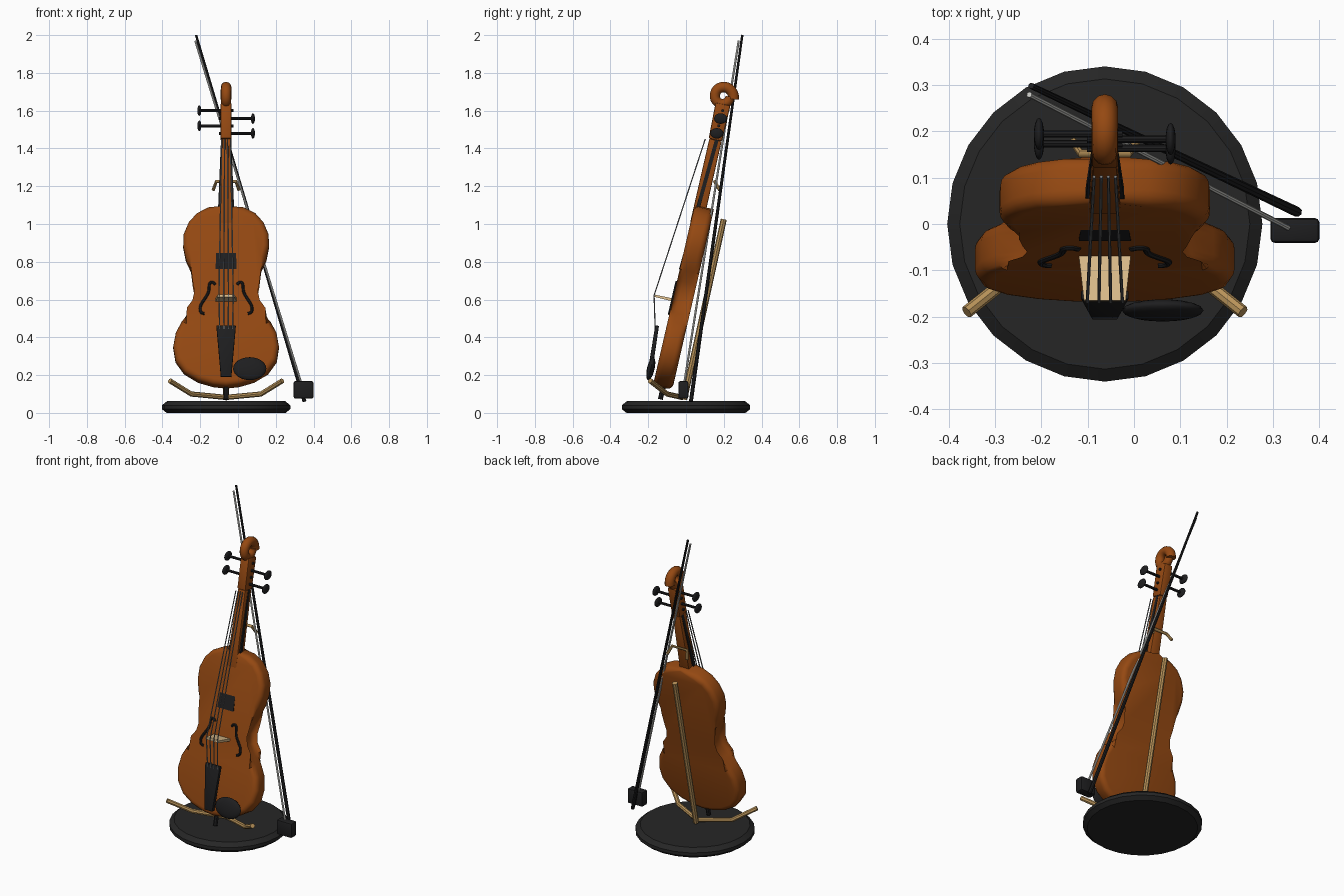
import bpy, bmesh, math
from mathutils import Matrix, Vector

if "Cube" in bpy.data.objects:
    bpy.data.objects.remove(bpy.data.objects["Cube"])

CX = -0.063                                   # centre line of the instrument
LEAN = math.radians(13)
M = Matrix.Translation((CX, -0.12, 0.14)) @ Matrix.Rotation(-LEAN, 4, 'X')  # leaning body frame


def mat(name, rgb):
    m = bpy.data.materials.new(name)
    m.diffuse_color = (*rgb, 1)
    m.use_nodes = True
    m.node_tree.nodes["Principled BSDF"].inputs["Base Color"].default_value = m.diffuse_color
    return m


BROWN = mat("varnished brown", (0.30, 0.066, 0.006))
BLACK = mat("ebony black", (0.013, 0.013, 0.014))
BASE = mat("base charcoal", (0.019, 0.019, 0.019))
TAN = mat("stand tan", (0.48, 0.29, 0.10))
CREAM = mat("bridge cream", (0.72, 0.51, 0.26))
GREY = mat("string grey", (0.20, 0.21, 0.22))
HAIR = mat("hair white", (0.62, 0.62, 0.59))


def finish(name, bm, material, angle=40, matrix=None):
    if matrix is not None:
        bm.transform(matrix)
    bmesh.ops.recalc_face_normals(bm, faces=bm.faces)
    me = bpy.data.meshes.new(name)
    bm.to_mesh(me)
    bm.free()
    ob = bpy.data.objects.new(name, me)
    bpy.context.collection.objects.link(ob)
    me.materials.append(material)
    bpy.ops.object.select_all(action='DESELECT')
    ob.select_set(True)
    bpy.context.view_layer.objects.active = ob
    bpy.ops.object.shade_smooth_by_angle(angle=math.radians(angle))
    return ob


def bar(name, material, a, b, bevel=0.0):
    """Tapered box between two ends, each (y, z, half width, half thickness)."""
    d = Vector((0, b[0] - a[0], b[1] - a[1])).normalized()
    n = Vector((0, -d.z, d.y))
    bm = bmesh.new()
    rings = []
    for y, z, w, t in (a, b):
        rings.append([bm.verts.new(Vector((CX + sx * w, y, z)) + n * (st * t))
                      for sx, st in ((-1, -1), (1, -1), (1, 1), (-1, 1))])
    bm.faces.new(rings[0])
    bm.faces.new(rings[1])
    for i in range(4):
        j = (i + 1) % 4
        bm.faces.new((rings[0][i], rings[0][j], rings[1][j], rings[1][i]))
    if bevel:
        bmesh.ops.bevel(bm, geom=bm.edges[:], offset=bevel, segments=2, profile=0.5, affect='EDGES')
    return finish(name, bm, material)


def tube(name, material, pts, r, taper=1.0, smooth=False, res=2):
    """Round rod along points; radius goes from r to r * taper."""
    cu = bpy.data.curves.new(name, 'CURVE')
    cu.dimensions = '3D'
    cu.bevel_depth, cu.bevel_resolution, cu.use_fill_caps = r, res, True
    cu.resolution_u = 4
    sp = cu.splines.new('NURBS' if smooth else 'POLY')
    sp.points.add(len(pts) - 1)
    for i, p in enumerate(pts):
        sp.points[i].co = (*p, 1)
        sp.points[i].radius = 1 + (taper - 1) * i / (len(pts) - 1)
    if smooth:
        sp.order_u, sp.use_endpoint_u = 3, True
    ob = bpy.data.objects.new(name, cu)
    bpy.context.collection.objects.link(ob)
    cu.materials.append(material)
    bpy.ops.object.select_all(action='DESELECT')
    ob.select_set(True)
    bpy.context.view_layer.objects.active = ob
    bpy.ops.object.convert(target='MESH')
    bpy.ops.object.shade_smooth_by_angle(angle=math.radians(40))


def ellipsoid(name, material, size, matrix, u=20, v=12):
    bm = bmesh.new()
    bmesh.ops.create_uvsphere(bm, u_segments=u, v_segments=v, radius=1)
    finish(name, bm, material, 60, matrix @ Matrix.Diagonal((*size, 1)))


# round base with chamfered rims
bm = bmesh.new()
SIDES = 24
rings = [[bm.verts.new((CX + r * math.cos(i * math.tau / SIDES), r * math.sin(i * math.tau / SIDES), z))
          for i in range(SIDES)]
         for r, z in ((0.315, 0), (0.34, 0.02), (0.34, 0.04), (0.313, 0.062))]
bm.faces.new(rings[0])
bm.faces.new(rings[-1])
for lo, hi in zip(rings, rings[1:]):
    for i in range(SIDES):
        j = (i + 1) % SIDES
        bm.faces.new((lo[i], lo[j], hi[j], hi[i]))
finish("stand_base", bm, BASE, 30)

# body: half outline (half width, height along body), mirrored, extruded, rounded rim
half = [(0.07, 0.001), (0.15, 0.025), (0.222, 0.069), (0.268, 0.134), (0.28, 0.21), (0.266, 0.287),
        (0.235, 0.346), (0.185, 0.395), (0.15, 0.444), (0.137, 0.504), (0.148, 0.564),
        (0.185, 0.624), (0.213, 0.684), (0.227, 0.755), (0.225, 0.82), (0.198, 0.886),
        (0.155, 0.935), (0.095, 0.967)]
outline = [(0, -0.007)] + half + [(0, 0.974)] + [(-x, u) for x, u in reversed(half)]
bm = bmesh.new()
front = [bm.verts.new((x, -0.055, u)) for x, u in outline]
back = [bm.verts.new((x, 0.05, u)) for x, u in outline]
caps = [bm.faces.new(front), bm.faces.new(back)]
for i in range(len(outline)):
    j = (i + 1) % len(outline)
    bm.faces.new((front[i], front[j], back[j], back[i]))
rim = [e for f in caps for e in f.edges]
bmesh.ops.bevel(bm, geom=rim, offset=0.03, segments=4, profile=0.5, affect='EDGES', clamp_overlap=False)
finish("body", bm, BROWN, 50, M)

# neck, fingerboard, pegbox, tailpiece, bridge
bar("neck", BROWN, (0.055, 1.0, 0.035, 0.034), (0.156, 1.445, 0.026, 0.033), 0.006)
bar("fingerboard", BLACK, (-0.027, 0.76, 0.056, 0.01), (0.163, 1.445, 0.027, 0.01))
bar("pegbox", BROWN, (0.155, 1.445, 0.029, 0.036), (0.196, 1.635, 0.029, 0.04), 0.008)
bar("tailpiece", BLACK, (-0.195, 0.19, 0.028, 0.012), (-0.153, 0.462, 0.052, 0.01), 0.004)
bar("bridge", CREAM, (-0.07, 0.598, 0.056, 0.008), (-0.166, 0.62, 0.045, 0.006))

# scroll: one curled tube
scroll = []
for k in range(25):
    a = math.radians(-15 + k * 15.5)
    r = 0.06 - 0.02 * min(1, k / 12)
    scroll.append((CX, 0.193 + r * math.cos(a), 1.676 + r * math.sin(a)))
tube("scroll", BROWN, scroll, 0.029, 0.85, res=4)

# tuning pegs
for k, (side, z) in enumerate(((1, 1.48), (-1, 1.52), (1, 1.558), (-1, 1.6))):
    y = 0.163 + (z - 1.48) * 0.26
    xh = CX + side * 0.142
    tube(f"peg_shaft_{k+1}", BLACK, [(CX - side * 0.038, y, z), (xh, y, z)], 0.008)
    ellipsoid(f"peg_head_{k+1}", BLACK, (0.011, 0.035, 0.028), Matrix.Translation((xh, y, z)), 14, 8)

# strings over the bridge
for k in range(4):
    s = (k - 1.5) / 1.5
    tube(f"string_{k+1}", GREY, [(CX + s * 0.023, 0.102, 1.45), (CX + s * 0.038, -0.169, 0.622),
                                 (CX + s * 0.034, -0.163, 0.44)], 0.0035, res=1)

# sound holes, chin rest, end pin
hole = [(0.058, 0.54), (0.068, 0.556), (0.09, 0.55), (0.09, 0.50), (0.115, 0.46),
        (0.138, 0.425), (0.137, 0.385), (0.115, 0.383)]
for side, label in ((-1, "left"), (1, "right")):
    tube(f"sound_hole_{label}", BLACK, [M @ Vector((side * x, -0.055, u)) for x, u in hole], 0.008, smooth=True)
ellipsoid("chin_rest", BLACK, (0.088, 0.02, 0.062), M @ Matrix.Translation((0.125, -0.086, 0.077)))
tube("end_pin", BLACK, [M @ Vector((0, 0, 0.02)), M @ Vector((0, 0, -0.07))], 0.013)

# stand: lower arms, back brace, neck hook
tube("stand_arms", TAN, [(CX + x, y, z) for x, y, z in (
    (-0.298, -0.19, 0.17), (-0.185, -0.10, 0.10), (0, -0.02, 0.082),
    (0.185, -0.10, 0.10), (0.298, -0.19, 0.17))], 0.014)
tube("stand_brace", TAN, [(CX, -0.01, 0.07), (CX, 0.2, 1.025)], 0.016)
tube("neck_hook", TAN, [(CX + x, y, z) for x, y, z in (
    (-0.068, 0.178, 1.18), (-0.052, 0.152, 1.225), (0.052, 0.152, 1.225), (0.068, 0.178, 1.18))], 0.009)

# bow: stick, hair and frog
tube("bow_stick", BLACK, [(0.352, 0.026, 0.06), (-0.222, 0.298, 2.0)], 0.011, 0.6)
tube("bow_hair", HAIR, [(0.34, -0.012, 0.14), (-0.226, 0.279, 1.97)], 0.006)
bm = bmesh.new()
bmesh.ops.create_cube(bm, size=1, matrix=Matrix.Translation((0.347, -0.014, 0.122)) @ Matrix.Diagonal((0.106, 0.054, 0.092, 1)))
bmesh.ops.bevel(bm, geom=bm.edges[:], offset=0.01, segments=2, profile=0.5, affect='EDGES')
finish("bow_frog", bm, BLACK)
